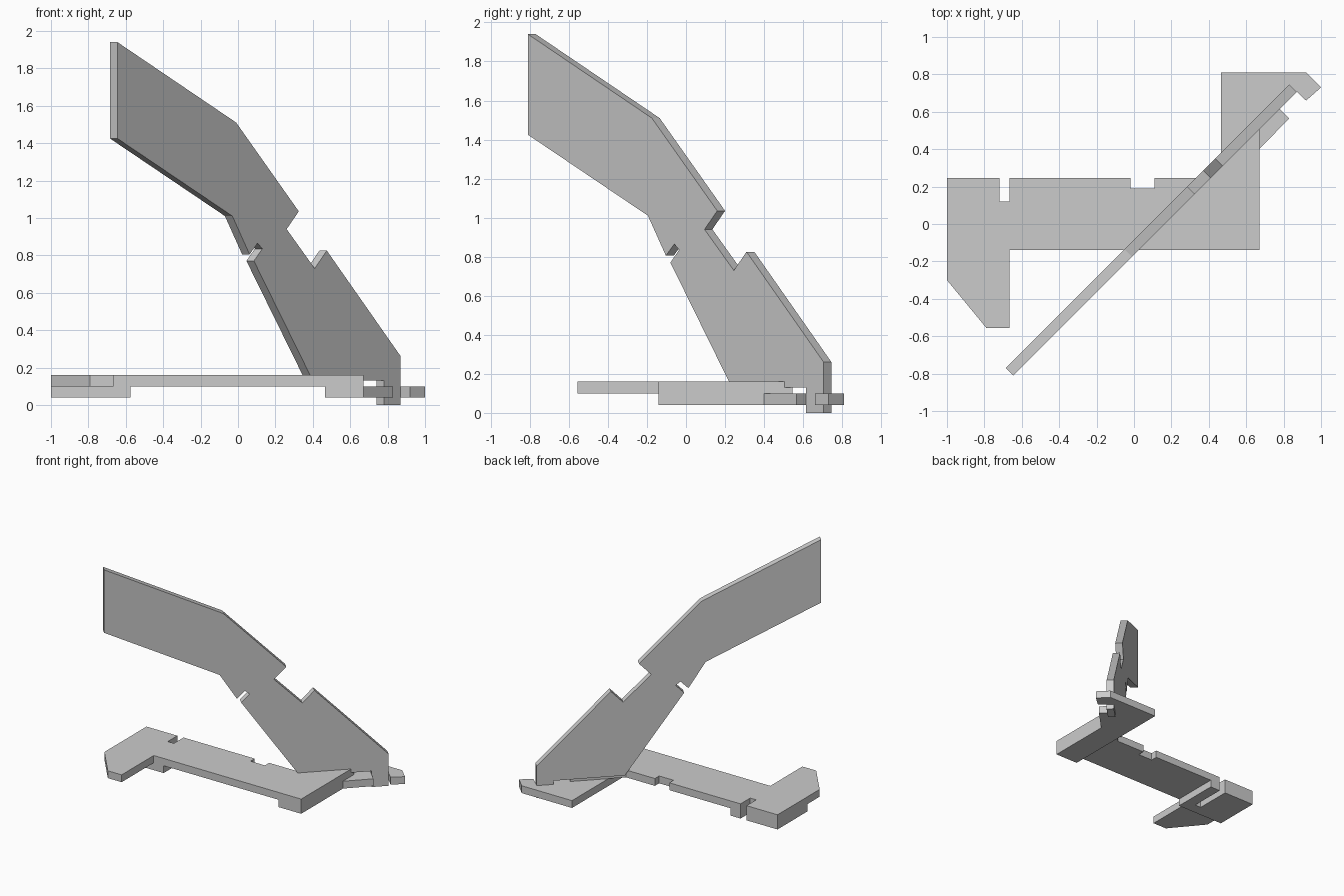
import bpy
import bmesh
from mathutils import Vector


def extrude_profile(name, points, offset):
    """Make a flat plate from a 3D outline pushed along offset."""
    bm = bmesh.new()
    face = bm.faces.new([bm.verts.new(p) for p in points])
    result = bmesh.ops.extrude_face_region(bm, geom=[face], use_keep_orig=True)
    moved = [g for g in result["geom"] if isinstance(g, bmesh.types.BMVert)]
    bmesh.ops.translate(bm, verts=moved, vec=Vector(offset))
    bmesh.ops.recalc_face_normals(bm, faces=bm.faces)
    mesh = bpy.data.meshes.new(name)
    bm.to_mesh(mesh)
    bm.free()
    obj = bpy.data.objects.new(name, mesh)
    bpy.context.collection.objects.link(obj)
    return obj


def slab(name, outline, z0, z1):
    """Horizontal board with a top-view outline."""
    return extrude_profile(name, [(x, y, z0) for x, y in outline], (0, 0, z1 - z0))


# Upright panel: bent plate standing on the diagonal, with notches and a tab foot
panel = [(-0.645, 1.94), (-0.01, 1.51), (0.325, 1.035), (0.26, 0.94),
         (0.41, 0.73), (0.475, 0.825), (0.87, 0.26), (0.87, 0.0),
         (0.78, 0.0), (0.78, 0.13), (0.40, 0.13), (0.085, 0.77),
         (0.13, 0.835), (0.105, 0.865), (0.062, 0.805), (-0.03, 1.01),
         (-0.645, 1.425)]
extrude_profile("upright_panel", [(x, x - 0.165, z) for x, z in panel],
                (-0.04, 0.04, 0))

# Main base board with its angled arm and edge notches
slab("base_board", [
    (-1, -0.30), (-0.79, -0.555), (-0.665, -0.555), (-0.665, -0.14),
    (0.67, -0.14), (0.67, 0.505), (0.41, 0.245), (0.11, 0.245),
    (0.11, 0.19), (-0.02, 0.19), (-0.02, 0.245), (-0.665, 0.245),
    (-0.665, 0.12), (-0.72, 0.12), (-0.72, 0.245), (-1, 0.245)], 0.10, 0.16)

# Lowered ledge of the board that carries the panel
slab("panel_ledge", [(0.67, 0.505), (0.67, 0.545), (0.37, 0.245), (0.41, 0.245)],
     0.10, 0.13)

# Left foot under the board, with a deep slot
slab("left_foot", [
    (-1, -0.14), (-0.575, -0.14), (-0.575, 0.245), (-0.665, 0.245),
    (-0.665, -0.05), (-0.72, -0.05), (-0.72, 0.245), (-1, 0.245)], 0.04, 0.10)

# Right foot with the hook that holds the panel tab
slab("right_foot", [
    (0.465, -0.14), (0.67, -0.14), (0.67, 0.40), (0.83, 0.565),
    (0.74, 0.655), (0.83, 0.745), (0.92, 0.66), (1.0, 0.73),
    (0.92, 0.81), (0.465, 0.81)], 0.04, 0.10)
